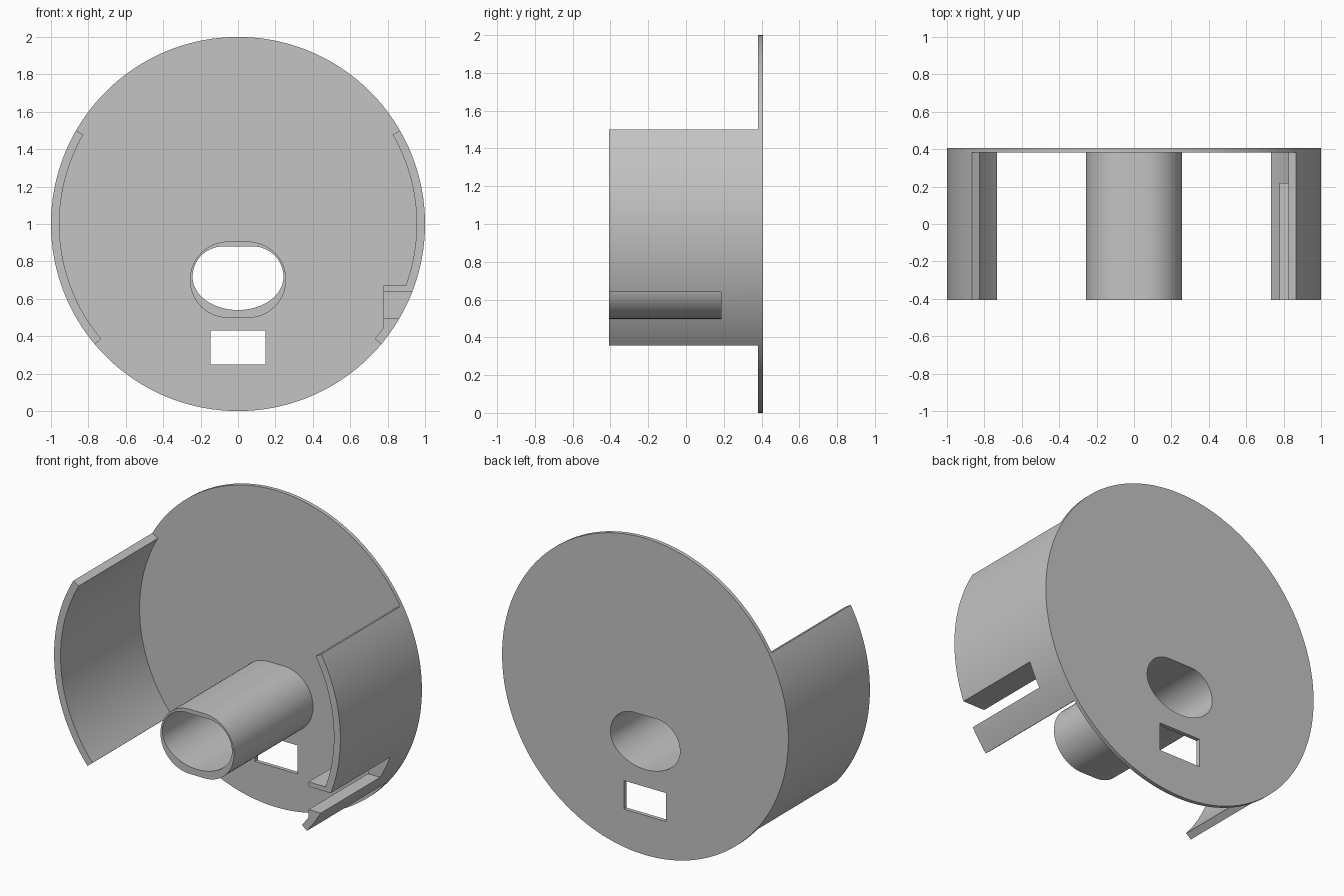
import bpy
import bmesh
from math import sin, cos, asin, acos, pi, radians, sqrt

cube = bpy.data.objects.get("Cube")
if cube:
    bpy.data.objects.remove(cube, do_unlink=True)

FRONT, BACK = -0.407, 0.407
PLATE = BACK - 0.025          # front surface of the plate
R_OUT, R_IN = 1.0, 0.955      # side wall radii
BLOCK_X, BLOCK_TOP = 0.778, 0.67

grey = bpy.data.materials.new("plain grey")
grey.use_nodes = True
grey.diffuse_color = (0.55, 0.55, 0.55, 1)
grey.node_tree.nodes["Principled BSDF"].inputs["Base Color"].default_value = (0.55, 0.55, 0.55, 1)


def arc(cx, cz, rx, rz, a0, a1, n):
    """Points along an elliptical arc, angles in degrees."""
    steps = [radians(a0 + (a1 - a0) * i / n) for i in range(n + 1)]
    return [(cx + rx * cos(a), cz + rz * sin(a)) for a in steps]


def prism(name, loops, y0, y1):
    """Filled x-z outline (further loops are holes) extruded from y0 to y1."""
    curve = bpy.data.curves.new(name, "CURVE")
    curve.dimensions = "2D"
    curve.fill_mode = "BOTH"
    curve.extrude = (y1 - y0) / 2
    for loop in loops:
        spline = curve.splines.new("POLY")
        spline.points.add(len(loop) - 1)
        for point, (x, z) in zip(spline.points, loop):
            point.co = (x, z, 0, 1)
        spline.use_cyclic_u = True
    obj = bpy.data.objects.new(name, curve)
    bpy.context.collection.objects.link(obj)
    obj.location.y = (y0 + y1) / 2
    obj.rotation_euler.x = pi / 2
    select(obj)
    bpy.ops.object.convert(target="MESH")
    obj = bpy.context.object
    bpy.ops.object.transform_apply(location=True, rotation=True, scale=True)
    bm = bmesh.new()
    bm.from_mesh(obj.data)
    bmesh.ops.remove_doubles(bm, verts=bm.verts, dist=0.0001)
    bmesh.ops.recalc_face_normals(bm, faces=bm.faces)
    bm.to_mesh(obj.data)
    bm.free()
    obj.data.materials.clear()
    obj.data.materials.append(grey)
    return obj


def select(obj):
    bpy.ops.object.select_all(action="DESELECT")
    obj.select_set(True)
    bpy.context.view_layer.objects.active = obj


def combine(obj, other, operation):
    """Apply a boolean and drop the helper."""
    mod = obj.modifiers.new("join", "BOOLEAN")
    mod.operation, mod.solver, mod.object = operation, "EXACT", other
    select(obj)
    bpy.ops.object.modifier_apply(modifier=mod.name)
    bpy.data.objects.remove(other, do_unlink=True)


def rectangle(x0, x1, z0, z1):
    return [(x0, z0), (x1, z0), (x1, z1), (x0, z1)]


# Oval passage: flat top, round sides, shallow curved bottom
bore = arc(0.08, 0.717, 0.163, 0.163, 0, 90, 16) + arc(-0.08, 0.717, 0.163, 0.163, 90, 180, 16)
bore += arc(0, 0.717, 0.243, 0.177, 180, 360, 40)[1:-1]
sleeve = arc(0.053, 0.702, 0.204, 0.204, -90, 90, 32) + arc(-0.053, 0.702, 0.204, 0.204, 90, 270, 32)

# Round back plate with the passage and a rectangular window
disc = arc(0, 1, 1, 1, 0, 360, 180)[:-1]
window = rectangle(-0.147, 0.147, 0.25, 0.43)
parts = [prism("back_plate", [disc, bore, window], PLATE, BACK),
         prism("oval_tube", [sleeve, bore], FRONT, PLATE)]

# Curved side walls
for name, a0, a1 in (("left_wall", -40, 30), ("right_wall", 150, 220)):
    outline = arc(0, 1, R_OUT, R_OUT, a0, a1, 35) + arc(0, 1, R_IN, R_IN, a1, a0, 35)
    parts.append(prism(name, [outline], FRONT, PLATE))
left_wall = parts[2]

# Inner block on the left wall, with a slot open to the front
mid = (R_OUT + R_IN) / 2
top_angle = asin((BLOCK_TOP - 1) / mid) * 180 / pi
low_angle = -acos(BLOCK_X / R_IN) * 180 / pi
block = [(BLOCK_X, BLOCK_TOP)] + arc(0, 1, mid, mid, top_angle, low_angle, 10)
block.append((BLOCK_X, 1 - sqrt(R_IN ** 2 - BLOCK_X ** 2)))
combine(left_wall, prism("block", [block], FRONT, 0.22), "UNION")
slot = rectangle(0.7, 1.1, 0.495, 0.64)
combine(left_wall, prism("slot_cutter", [slot], FRONT - 0.1, 0.185), "DIFFERENCE")

for part in parts:
    select(part)
    bpy.ops.object.shade_smooth_by_angle(angle=radians(25))
